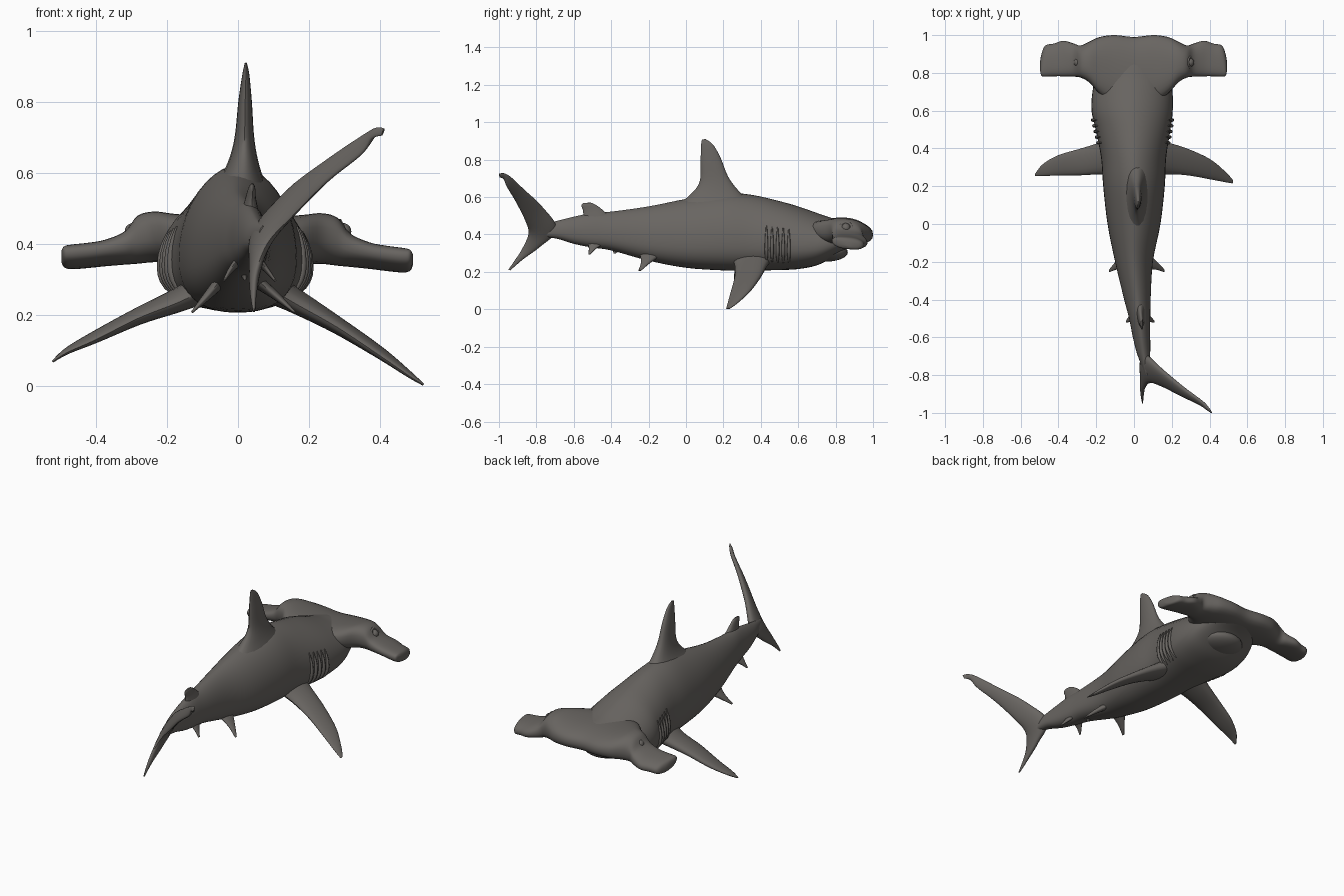
import bpy, bmesh, math
from mathutils import Vector

skin = bpy.data.materials.new("dark grey skin")
skin.diffuse_color = (0.14, 0.13, 0.12, 1)


def smooth_rows(rows, sub):
    """Catmull-Rom resampling of rows of numbers."""
    out = []
    for i in range(len(rows) - 1):
        p = [rows[max(0, min(len(rows) - 1, i + k))] for k in (-1, 0, 1, 2)]
        for j in range(sub):
            t = j / sub
            out.append([0.5 * (2 * b + (c - a) * t + (2 * a - 5 * b + 4 * c - d) * t * t
                               + (3 * b - a - 3 * c + d) * t ** 3) for a, b, c, d in zip(*p)])
    return out + [list(rows[-1])]


def loft(name, rings):
    """Skin a list of closed rings and cap the ends."""
    bm = bmesh.new()
    vs = [[bm.verts.new(p) for p in r] for r in rings]
    n = len(vs[0])
    for a, b in zip(vs, vs[1:]):
        for i in range(n):
            bm.faces.new((a[i], a[(i + 1) % n], b[(i + 1) % n], b[i]))
    bm.faces.new(vs[0])
    bm.faces.new(vs[-1][::-1])
    bmesh.ops.recalc_face_normals(bm, faces=bm.faces)
    me = bpy.data.meshes.new(name)
    bm.to_mesh(me)
    bm.free()
    ob = bpy.data.objects.new(name, me)
    bpy.context.collection.objects.link(ob)
    finish(ob)
    return ob


def finish(ob, name=None):
    if name:
        ob.name = name
    ob.data.materials.append(skin)
    bpy.ops.object.select_all(action='DESELECT')
    ob.select_set(True)
    bpy.context.view_layer.objects.active = ob
    bpy.ops.object.shade_smooth_by_angle(angle=math.radians(50))


def power(v, e):
    return math.copysign(abs(v) ** e, v)


# Body: y, centre x, half width, bottom z, top z
BODY = [(-0.80, 0.07, 0.012, 0.39, 0.45), (-0.74, 0.06, 0.024, 0.385, 0.462),
        (-0.68, 0.05, 0.036, 0.375, 0.475), (-0.6, 0.04, 0.046, 0.35, 0.495),
        (-0.5, 0.03, 0.056, 0.33, 0.515), (-0.4, 0.018, 0.07, 0.315, 0.522),
        (-0.2, 0.0, 0.10, 0.26, 0.55), (0.0, 0.0, 0.14, 0.222, 0.59),
        (0.2, 0.0, 0.163, 0.208, 0.622), (0.35, -0.002, 0.172, 0.207, 0.612),
        (0.5, -0.005, 0.198, 0.21, 0.578), (0.6, -0.01, 0.215, 0.215, 0.55),
        (0.7, -0.008, 0.212, 0.235, 0.515), (0.78, -0.005, 0.195, 0.275, 0.488),
        (0.86, 0, 0.16, 0.325, 0.468), (0.93, 0, 0.12, 0.35, 0.445)]
ROWS = smooth_rows(BODY, 4)


def body_point(row, a, grow=1.0):
    y, cx, w, zb, zt = row
    zc = zb + 0.38 * (zt - zb)
    c, s = math.cos(a), math.sin(a)
    if s >= 0:      # narrow back
        return Vector((cx + grow * w * power(c, 1.15), y, zc + (zt - zc) * s))
    return Vector((cx + grow * w * power(c, 0.85), y, zc + (zc - zb) * power(s, 0.8)))


loft("body", [[body_point(r, 2 * math.pi * k / 40) for k in range(40)] for r in ROWS])

# Hammer head: x, back y, front y, bottom z, top z
half = [(0.0, 0.62, 0.99, 0.345, 0.475), (0.1, 0.64, 1.0, 0.345, 0.475),
        (0.18, 0.69, 0.99, 0.345, 0.48), (0.235, 0.75, 0.965, 0.345, 0.485),
        (0.28, 0.775, 0.945, 0.34, 0.472), (0.315, 0.78, 0.955, 0.337, 0.428),
        (0.37, 0.782, 0.97, 0.332, 0.402), (0.42, 0.782, 0.955, 0.326, 0.392),
        (0.465, 0.78, 0.945, 0.322, 0.386), (0.485, 0.785, 0.90, 0.328, 0.38),
        (0.492, 0.81, 0.86, 0.345, 0.365)]
left = [(-x * 1.01, b, f, zb + 0.02 * x, zt + 0.02 * x) for x, b, f, zb, zt in half[:0:-1]]
head = []
for x, b, f, zb, zt in smooth_rows(left + half, 4):
    head.append([((x, (b + f) / 2 + (f - b) / 2 * power(math.cos(a), 0.85),
                   (zb + zt) / 2 + (zt - zb) / 2 * power(math.sin(a), 0.8)
                   - 0.012 * math.cos(a))) for a in (2 * math.pi * k / 28 for k in range(28))])
loft("hammer_head", head)

# Lower jaw under the head
bpy.ops.mesh.primitive_uv_sphere_add(segments=24, ring_count=14, location=(0, 0.75, 0.305))
bpy.context.object.scale = (0.13, 0.115, 0.05)
finish(bpy.context.object, "lower_jaw")


def fin(name, rows, sub=5):
    """Rows: leading xyz, trailing xyz, half thickness."""
    rows = smooth_rows(rows, sub)
    rings = []
    for i, r in enumerate(rows):
        lead, trail = Vector(r[:3]), Vector(r[3:6])
        p, q = rows[max(0, i - 1)], rows[min(len(rows) - 1, i + 1)]
        span = Vector(q[:3]) + Vector(q[3:6]) - Vector(p[:3]) - Vector(p[3:6])
        nrm = (trail - lead).cross(span).normalized()
        rings.append([lead.lerp(trail, ((1 - math.cos(a)) / 2) ** 1.2) + nrm * r[6] * math.sin(a)
                      for a in (2 * math.pi * k / 20 for k in range(20))])
    loft(name, rings)


# Dorsal fins
fin("dorsal_fin", [(0.01, 0.36, 0.56, 0.01, -0.06, 0.55, 0.075),
                   (0.015, 0.28, 0.635, 0.015, 0.02, 0.61, 0.045),
                   (0.018, 0.225, 0.71, 0.018, 0.072, 0.68, 0.028),
                   (0.02, 0.185, 0.81, 0.02, 0.078, 0.79, 0.019),
                   (0.022, 0.145, 0.88, 0.022, 0.08, 0.87, 0.01),
                   (0.022, 0.105, 0.91, 0.022, 0.085, 0.908, 0.003)])
fin("rear_dorsal_fin", [(0.03, -0.40, 0.49, 0.04, -0.55, 0.48, 0.025),
                        (0.033, -0.45, 0.535, 0.04, -0.55, 0.525, 0.014),
                        (0.037, -0.485, 0.56, 0.042, -0.56, 0.555, 0.009),
                        (0.04, -0.51, 0.57, 0.042, -0.55, 0.568, 0.004)])

# Tail, swept to one side
fin("tail_fin", [(0.045, -0.94, 0.208, 0.045, -0.95, 0.212, 0.003),
                 (0.042, -0.87, 0.268, 0.045, -0.915, 0.262, 0.01),
                 (0.045, -0.78, 0.335, 0.052, -0.875, 0.325, 0.017),
                 (0.052, -0.69, 0.43, 0.085, -0.842, 0.405, 0.026),
                 (0.145, -0.77, 0.55, 0.15, -0.86, 0.475, 0.02),
                 (0.26, -0.865, 0.64, 0.25, -0.91, 0.575, 0.015),
                 (0.36, -0.94, 0.71, 0.345, -0.955, 0.65, 0.011),
                 (0.395, -0.975, 0.727, 0.375, -0.975, 0.695, 0.008),
                 (0.412, -1.0, 0.725, 0.405, -0.995, 0.705, 0.003)])

for s, side in ((1, "right"), (-1, "left")):
    # Pectoral fins, the left one held a little higher
    up = 0 if s > 0 else 0.065
    fin("pectoral_fin_" + side, [
        (s * 0.08, 0.47, 0.285, s * 0.08, 0.24, 0.28, 0.045),
        (s * 0.17, 0.435, 0.24 + up * 0.1, s * 0.165, 0.262, 0.23 + up * 0.1, 0.034),
        (s * 0.28, 0.40, 0.175 + up * 0.4, s * 0.28, 0.258, 0.165 + up * 0.4, 0.024),
        (s * 0.40, 0.345 + up * 0.3, 0.10 + up * 0.7, s * 0.40, 0.237 + up * 0.3, 0.085 + up * 0.7, 0.016),
        (s * 0.48, 0.28 + up * 0.6, 0.038 + up, s * 0.48, 0.222 + up * 0.5, 0.03 + up, 0.009),
        (s * 0.522, 0.235 + up * 0.5, 0.004 + up, s * 0.522, 0.215 + up * 0.6, 0.003 + up, 0.003)])
    # Pelvic fins and small rear fins
    fin("pelvic_fin_" + side, [
        (s * 0.04, -0.12, 0.30, s * 0.04, -0.25, 0.31, 0.02),
        (0.01 + s * 0.095, -0.185, 0.255, 0.01 + s * 0.095, -0.24, 0.255, 0.012),
        (0.015 + s * 0.145, -0.24, 0.207, 0.015 + s * 0.145, -0.255, 0.207, 0.003)], 4)
    fin("anal_fin_" + side, [
        (0.03 + s * 0.02, -0.43, 0.355, 0.03 + s * 0.02, -0.53, 0.37, 0.014),
        (0.03 + s * 0.05, -0.48, 0.325, 0.03 + s * 0.05, -0.52, 0.33, 0.008),
        (0.033 + s * 0.073, -0.51, 0.295, 0.033 + s * 0.073, -0.522, 0.295, 0.003)], 4)

    # Gill ridges following the flank
    for g in range(5):
        y = 0.43 + 0.03 * g
        row = min(ROWS, key=lambda r: abs(r[0] - y))
        rings = []
        for k in range(9):
            a = -0.75 + 1.15 * k / 8
            p = body_point(row, a if s > 0 else math.pi - a, 1.01)
            r = 0.003 + 0.008 * math.sin(math.pi * k / 8)
            rings.append([(p.x + r * math.cos(t), y + 0.9 * r * math.sin(t), p.z)
                          for t in (2 * math.pi * j / 8 for j in range(8))])
        loft(f"gill_{side}_{g + 1}", rings)

    # Eye with raised lid
    bpy.ops.mesh.primitive_uv_sphere_add(segments=16, ring_count=10, radius=0.024,
                                         location=(s * 0.295, 0.855, 0.435))
    finish(bpy.context.object, "eye_" + side)
    bpy.ops.mesh.primitive_torus_add(major_radius=0.03, minor_radius=0.007, major_segments=24,
                                     minor_segments=8, location=(s * 0.298, 0.855, 0.437),
                                     rotation=(0, s * math.radians(65), 0))
    finish(bpy.context.object, "eyelid_" + side)

# Small keel under the belly
fin("belly_fin", [(0.015, -0.30, 0.33, 0.015, -0.40, 0.335, 0.02),
                  (0.018, -0.355, 0.31, 0.018, -0.39, 0.31, 0.009),
                  (0.02, -0.378, 0.298, 0.02, -0.388, 0.298, 0.003)], 4)
